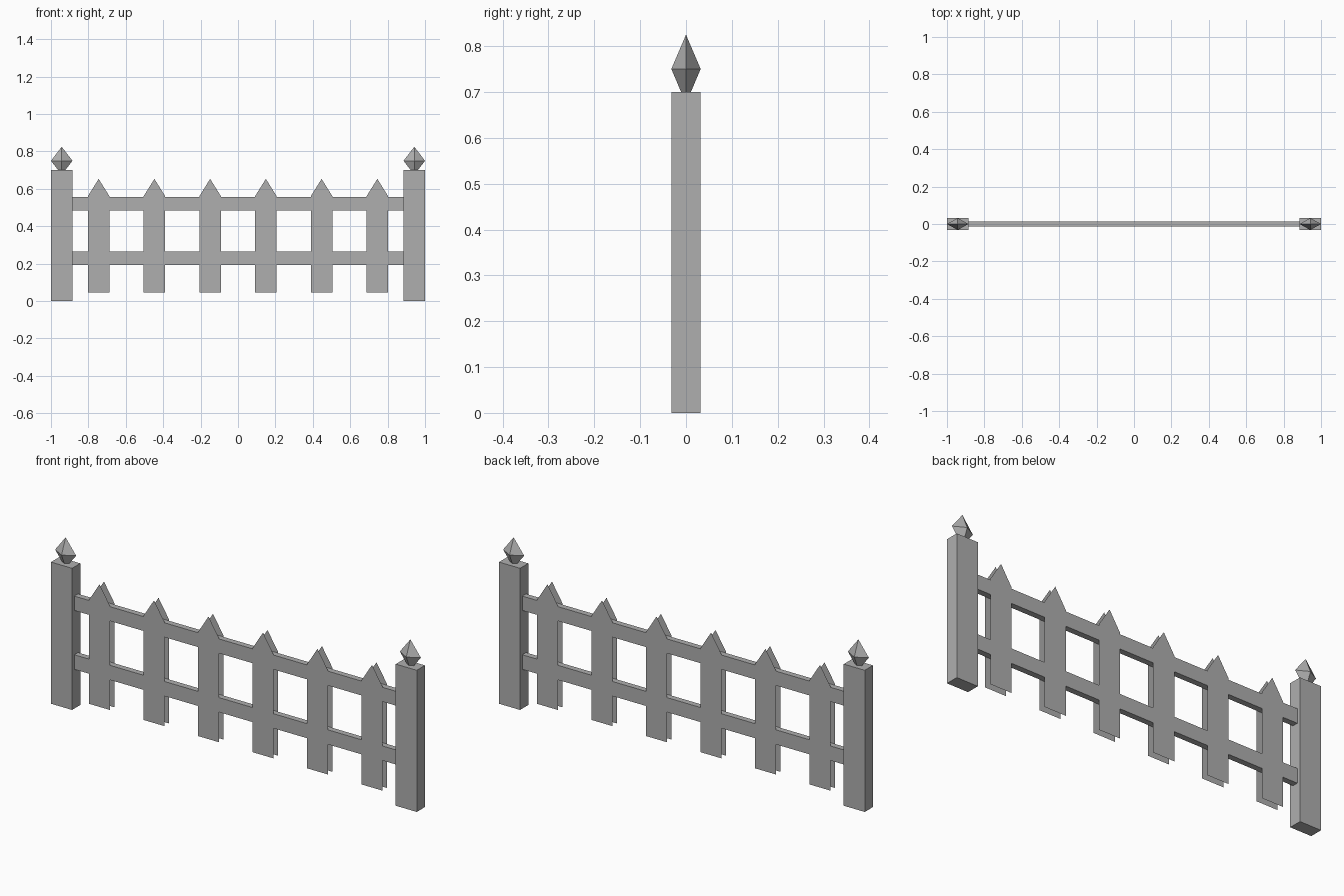
import bpy

if "Cube" in bpy.data.objects:
    bpy.data.objects.remove(bpy.data.objects["Cube"])

grey = bpy.data.materials.new("plain grey")
grey.diffuse_color = (0.43, 0.43, 0.43, 1)
grey.use_nodes = True
grey.node_tree.nodes["Principled BSDF"].inputs["Base Color"].default_value = grey.diffuse_color


def make(name, verts, faces):
    mesh = bpy.data.meshes.new(name)
    mesh.from_pydata(verts, [], faces)
    mesh.materials.append(grey)
    obj = bpy.data.objects.new(name, mesh)
    bpy.context.collection.objects.link(obj)
    return obj


def box(name, x0, x1, depth, z0, z1):
    verts = [(x, y, z) for z in (z0, z1)
             for x, y in ((x0, -depth), (x1, -depth), (x1, depth), (x0, depth))]
    faces = [(3, 2, 1, 0), (4, 5, 6, 7)]
    faces += [(i, (i + 1) % 4, (i + 1) % 4 + 4, i + 4) for i in range(4)]
    return make(name, verts, faces)


# End posts with stretched octahedron finials
for side, label in ((-1, "left"), (1, "right")):
    cx = side * 0.9425
    box(label + "_post", cx - 0.0575, cx + 0.0575, 0.032, 0, 0.70)
    ring = [(cx + 0.0575, 0, 0.75), (cx, 0.032, 0.75),
            (cx - 0.0575, 0, 0.75), (cx, -0.032, 0.75)]
    faces = [(i, (i + 1) % 4, 4) for i in range(4)]
    faces += [((i + 1) % 4, i, 5) for i in range(4)]
    make(label + "_finial", ring + [(cx, 0, 0.825), (cx, 0, 0.675)], faces)

# Horizontal rails between the posts
box("lower_rail", -0.89, 0.89, 0.0145, 0.194, 0.266)
box("upper_rail", -0.89, 0.89, 0.0145, 0.485, 0.556)

# Pointed pickets: a thin sheet on the front and the back of the rails
for i in range(6):
    cx = (i - 2.5) * 0.298
    for y, label in ((-0.0175, "front"), (0.0175, "back")):
        w = 0.058
        outline = [(cx - w, y, 0.047), (cx + w, y, 0.047), (cx + w, y, 0.56),
                   (cx, y, 0.653), (cx - w, y, 0.56)]
        order = (0, 1, 2, 3, 4) if y < 0 else (4, 3, 2, 1, 0)
        make(f"{label}_picket_{i + 1}", outline, [order])
